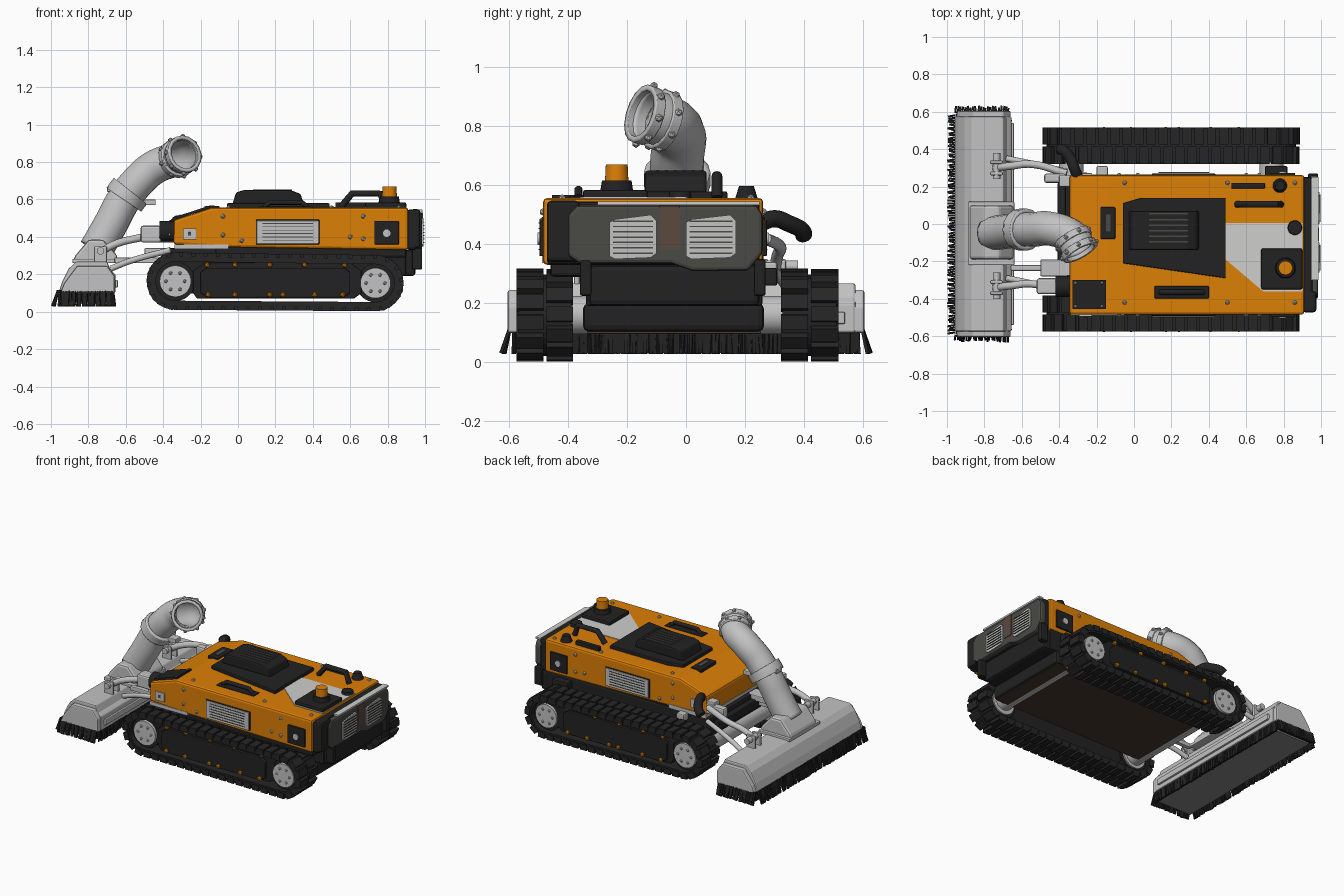
import bpy, bmesh, math, random
from mathutils import Vector, Matrix

if "Cube" in bpy.data.objects:
    bpy.data.objects.remove(bpy.data.objects["Cube"])

random.seed(4)

def mat(name, *rgb):
    m = bpy.data.materials.new(name)
    m.diffuse_color = (*rgb, 1)
    m.use_nodes = True
    m.node_tree.nodes["Principled BSDF"].inputs["Base Color"].default_value = m.diffuse_color
    return m

ORANGE = mat("orange paint", 0.72, 0.215, 0.002)
BLACK = mat("black", 0.016, 0.016, 0.017)
RUBBER = mat("rubber", 0.019, 0.019, 0.019)
GREY = mat("light grey", 0.54, 0.54, 0.54)
PALE = mat("pale grey", 0.62, 0.62, 0.61)
DARK = mat("dark grey", 0.068, 0.068, 0.061)
MID = mat("underside grey", 0.24, 0.24, 0.235)
BROWN = mat("brown", 0.105, 0.068, 0.048)
BELLY = mat("belly brown", 0.06, 0.041, 0.023)

def shade(ob):
    bpy.ops.object.select_all(action='DESELECT')
    ob.select_set(True)
    bpy.context.view_layer.objects.active = ob
    if ob.type == 'CURVE':
        bpy.ops.object.convert(target='MESH')
    bpy.ops.object.shade_smooth_by_angle(angle=math.radians(40))

def finish(name, bm, m, bevel=0, smooth=False):
    bmesh.ops.recalc_face_normals(bm, faces=bm.faces)
    me = bpy.data.meshes.new(name)
    bm.to_mesh(me)
    bm.free()
    ob = bpy.data.objects.new(name, me)
    bpy.context.collection.objects.link(ob)
    me.materials.append(m)
    if bevel:
        b = ob.modifiers.new("bevel", 'BEVEL')
        b.width, b.segments, b.limit_method = bevel, 2, 'ANGLE'
    if smooth:
        shade(ob)

def add_box(bm, size, M):
    bmesh.ops.create_cube(bm, size=1, matrix=M @ Matrix.Diagonal((*size, 1)))

def boxes(name, bounds, m, bevel=0):
    bm = bmesh.new()
    for x0, x1, y0, y1, z0, z1 in bounds:
        add_box(bm, (x1 - x0, y1 - y0, z1 - z0), Matrix.Translation(((x0 + x1) / 2, (y0 + y1) / 2, (z0 + z1) / 2)))
    finish(name, bm, m, bevel)

def bridge(bm, a, b):
    for i in range(len(a)):
        j = (i + 1) % len(a)
        bm.faces.new((a[i], a[j], b[j], b[i]))

def prism(name, pts, axis, lo, hi, m, bevel=0):
    put = {'x': lambda p, d: (d, *p), 'y': lambda p, d: (p[0], d, p[1]), 'z': lambda p, d: (*p, d)}[axis]
    bm = bmesh.new()
    a, b = ([bm.verts.new(put(p, d)) for p in pts] for d in (lo, hi))
    bm.faces.new(a)
    bm.faces.new(b)
    bridge(bm, a, b)
    finish(name, bm, m, bevel)

def rods(name, ends, m):
    # each entry: start, end, start radius, end radius
    bm = bmesh.new()
    for a, b, r1, r2 in ends:
        a, b = Vector(a), Vector(b)
        M = Matrix.Translation((a + b) / 2) @ (b - a).to_track_quat('Z', 'Y').to_matrix().to_4x4()
        bmesh.ops.create_cone(bm, cap_ends=True, segments=28, radius1=r1, radius2=r2, depth=(b - a).length, matrix=M)
    finish(name, bm, m, 0, True)

def tube(name, pts, r, m, wall=0, handle='AUTO'):
    cu = bpy.data.curves.new(name, 'CURVE')
    cu.dimensions, cu.bevel_depth, cu.bevel_resolution = '3D', r, 6
    cu.resolution_u, cu.use_fill_caps = 8, not wall
    s = cu.splines.new('BEZIER')
    s.bezier_points.add(len(pts) - 1)
    for p, c in zip(s.bezier_points, pts):
        p.co, p.handle_left_type, p.handle_right_type = c, handle, handle
    ob = bpy.data.objects.new(name, cu)
    bpy.context.collection.objects.link(ob)
    cu.materials.append(m)
    shade(ob)
    if wall:
        ob.modifiers.new("wall", 'SOLIDIFY').thickness = wall

def bolts(name, spots, r, m):
    bm = bmesh.new()
    for p in spots:
        bmesh.ops.create_icosphere(bm, subdivisions=1, radius=r, matrix=Matrix.Translation(p))
    finish(name, bm, m)

# Tracks: belt around two wheels, with two rows of lugs
WHEELS = ((-0.335, 0.163, 0.134), (0.735, 0.153, 0.131))

def track_path(grow):
    angles = [(w, math.radians(s + i * 180 / 16)) for w, s in zip(WHEELS, (90, -90)) for i in range(17)]
    return [Vector((x + (r + grow) * math.cos(t), z + (r + grow) * math.sin(t))) for (x, z, r), t in angles]

def track(side, y0, y1, sg):
    mid, out = (y0 + y1) / 2, (y0 if sg < 0 else y1)
    outer, inner = track_path(0), track_path(-0.03)
    n, count, w = len(outer), 46, (y1 - y0) / 2 - .005
    bm = bmesh.new()
    rows = [[bm.verts.new((p.x, y, p.y)) for p in path]
            for path, y in ((outer, y0 + .006), (outer, y1 - .006), (inner, y1 - .006), (inner, y0 + .006))]
    for k in range(4):
        bridge(bm, rows[k], rows[(k + 1) % 4])
    seg = [(outer[(i + 1) % n] - outer[i]) for i in range(n)]
    step = sum(s.length for s in seg) / count
    for row in (0, 1):
        i, used = 0, 0
        for k in range(count):
            d = (k + 0.4 * row) * step
            while d > used + seg[i].length and i < n - 1:
                used += seg[i].length
                i += 1
            p = outer[i] + seg[i].normalized() * (d - used)
            M = Matrix.Translation((p.x, mid + (row - .5) * (w + .01), p.y))
            add_box(bm, (step * .78, w, .038), M @ Matrix.Rotation(-math.atan2(seg[i].y, seg[i].x), 4, 'Y'))
    finish(side + "_track", bm, RUBBER)
    prism(side + "_track_frame", [(-.22, .07), (.62, .07), (.66, .1), (.66, .22), (.6, .262), (-.18, .262), (-.24, .22), (-.24, .1)],
          'y', *sorted((out - sg * .16, out - sg * .035)), BLACK, .006)
    prism(side + "_track_cover", [(-.2, .1), (-.16, .075), (.56, .075), (.6, .1), (.6, .21), (.57, .235), (-.17, .235), (-.2, .21)],
          'y', *sorted((out - sg * .04, out - sg * .015)), BLACK, .006)
    bolts(side + "_track_bolts", [(x, out - sg * .025, .25) for x in (-.165, -.016, .17, .357, .57)]
          + [(x, out - sg * .012, .09) for x in (-.16, -.016, .17, .24, .41, .56)], .016, ORANGE)
    rods(side + "_wheels", [((x, out - sg * .17, z), (x, out - sg * .04, z), r - .028, r - .028) for x, z, r in WHEELS], BLACK)
    rods(side + "_hubs", [((x, out - sg * .18, z), (x, out - sg * .022, z), r - .046, r - .05) for x, z, r in WHEELS], GREY)
    bolts(side + "_hub_bolts", [(x + .05 * math.cos(k * math.pi / 3), out - sg * .022, z + .05 * math.sin(k * math.pi / 3))
          for x, z, r in WHEELS for k in range(6)], .01, GREY)

track("near", -0.575, -0.383, -1)
track("far", 0.322, 0.517, 1)

# Chassis between the tracks
boxes("belly", [(-.34, .86, -.35, .265, .104, .2)], BLACK, .02)
boxes("belly_plate", [(-.32, .84, -.335, .255, .098, .106)], BELLY)
boxes("chassis", [(-.37, .9, -.34, .26, .19, .34), (-.12, .9, -.46, .25, .29, .36)], BLACK, .012)
rods("axles", [((x, -.42, .16), (x, .36, .16), .065, .065) for x in (-.335, .735)], GREY)

# Body shell and its paint panels
Y0, Y1 = -.485, .262
prism("body", [(-.345, .36), (-.1, .345), (.91, .33), (.91, .557), (-.14, .557), (-.345, .49)], 'y', Y0, Y1, ORANGE, .014)
boxes("side_trim", [(-.34, -.05, Y0 - .003, Y1 + .003, .336, .36)], GREY)
prism("top_grey_panel", [(.49, .005), (.9, .005), (.9, -.36), (.69, -.36), (.49, -.19)], 'z', .55, .561, PALE)
prism("top_hatch", [(-.06, .11), (.04, .14), (.49, .14), (.49, -.29), (-.06, -.21)], 'z', .55, .58, BLACK, .006)
prism("hatch_hood", [(-.03, .575), (-.01, .638), (.03, .65), (.28, .65), (.335, .63), (.35, .575)], 'y', -.14, .07, BLACK, .01)
boxes("hatch_grille", [(.08, .29, -.1 + i * .03, -.092 + i * .03, .648, .653) for i in range(6)], DARK)
prism("front_plate", [(-.33, .495), (-.15, .554), (-.15, .568), (-.33, .509)], 'y', -.455, -.3, BLACK)
boxes("top_slots", [(-.18, -.1, -.08, .09, .54, .566), (.11, .4, -.398, -.332, .55, .563), (.52, .7, .19, .22, .55, .585)], BLACK, .005)
boxes("slot_lights", [(-.15, -.125, -.04, .05, .56, .569)], DARK)
tube("rear_handle", [(.55, .105, .56), (.61, .105, .632), (.76, .105, .632), (.785, .105, .56)], .018, BLACK, 0, 'VECTOR')
tube("side_handle", [(.14, -.365, .56), (.17, -.365, .585), (.34, -.365, .585), (.37, -.365, .56)], .014, BLACK, 0, 'VECTOR')
bolts("body_bolts", [(x, y, .557) for x in (-.05, .5, .86) for y in (-.42, .22)]
      + [(x, y, z) for y in (Y0, Y1) for x, z in ((-.08, .41), (-.08, .51), (.02, .38), (.6, .4), (.67, .51), (.67, .39))], .013, GREY)
bolts("plate_bolts", [(x, y, .51 + (x + .31) * .33) for x in (-.31, -.17) for y in (-.44, -.315)], .01, GREY)

# Side vents, lamps and sockets on both flanks
for side, y, s in (("near", Y0, -1), ("far", Y1, 1)):
    for nm, x0, x1, z0, z1, d, m in (("_vent_rim", .095, .435, .36, .492, .006, BLACK), ("_vent", .1, .43, .365, .487, .012, GREY),
                                     ("_socket", .73, .86, .36, .485, .012, BLACK), ("_lamp_rim", -.295, -.225, .385, .445, .01, GREY),
                                     ("_lamp", -.268, -.25, .407, .425, .014, DARK)):
        boxes(side + nm, [(x0, x1, *sorted((y - s * .01, y + s * d)), z0, z1)], m, .003)
    boxes(side + "_vent_slats", [(.13, .4, *sorted((y, y + s * .015)), .38 + i * .018, .384 + i * .018) for i in range(6)], DARK)
    rods(side + "_socket_plug", [((.795, y, .42), (.795, y + s * .018, .42), .02, .02)], GREY)

# Beacon on its box
boxes("beacon_box", [(.68, .9, -.35, -.13, .55, .585)], BLACK, .01)
rods("beacon_base", [((.81, -.235, .58), (.81, -.235, .617), .056, .05)], BLACK)
rods("beacon", [((.81, -.235, .61), (.81, -.235, .67), .04, .037)], ORANGE)
rods("rear_caps", [((.86, -.02, .55), (.86, -.02, .58), .04, .036), ((.78, .205, .55), (.78, .205, .598), .04, .025)], BLACK)

# Rear end
boxes("rear_frame", [(.9, .955, -.472, .25, .33, .546), (.92, .975, -.472, -.36, .34, .548)], BLACK, .015)
boxes("rear_ledge", [(.95, .987, -.3, .25, .534, .546)], PALE)
prism("rear_panel", [(-.4, .36), (-.4, .5), (-.37, .533), (.24, .533), (.26, .5), (.26, .37), (.21, .31), (.02, .31), (-.05, .335), (-.36, .335)],
      'x', .94, .985, DARK, .012)
boxes("rear_strip", [(.97, .989, -.09, -.02, .385, .53)], BROWN)
for nm, a, b in (("left", -.26, -.1), ("right", .0, .17)):
    prism(nm + "_rear_grille", [(a, .36), (a + .02, .35), (b - .02, .355), (b, .37), (b, .48), (b - .02, .5), (a + .02, .485), (a, .475)],
          'x', .98, .993, GREY)
    boxes(nm + "_grille_slats", [(.99, .998, a + .012, b - .012, .368 + i * .018, .373 + i * .018) for i in range(7)], DARK)
boxes("rear_brackets", [(.93, .985, y - .02, y + .02, .225, .35) for y in (-.34, .25)], BLACK, .008)
boxes("rear_bumper", [(.85, .95, -.33, .25, .19, .33)], BLACK, .02)

# Brush head: hood, end caps, bristles
hood = [(-.96, .1), (-.94, .16), (-.905, .23), (-.865, .268), (-.7, .268), (-.68, .22), (-.655, .2), (-.655, .1)]
prism("brush_hood", hood, 'y', -.575, .575, GREY, .008)
prism("brush_end_caps", [(-.95, .1), (-.93, .15), (-.86, .245), (-.7, .245), (-.66, .19), (-.66, .1)], 'y', -.605, .605, GREY, .008)
boxes("hood_rib", [(-.69, -.642, -.54, .54, .13, .17)], GREY, .005)
boxes("brush_core", [(-.955, -.672, -.59, .59, .05, .11), (-.676, -.664, -.58, .58, .032, .11)], BLACK)
boxes("brush_underside", [(-.945, -.68, -.58, .58, .04, .052)], MID)
bm = bmesh.new()
spots = [(x, -.58 + 1.16 * i / 89, dx, 0) for i in range(90) for x, dx in ((-.962, -.3), (-.67, .06))]
spots += [(-.955 + .28 * i / 23, y, 0, .28 if y > 0 else -.28) for i in range(24) for y in (-.598, .598)]
for x, y, dx, dy in spots:
    tip = Vector((dx + random.uniform(-.08, .08), dy + random.uniform(-.08, .08), -1))
    M = Matrix.Translation(Vector((x, y, .115)) + tip * .043) @ tip.to_track_quat('Z', 'Y').to_matrix().to_4x4()
    add_box(bm, (.011, .011, .088), M)
finish("bristles", bm, BLACK)

# Suction pipe with base, collar and end rings
prism("pipe_base", [(-.885, .265), (-.87, .3), (-.8, .385), (-.72, .385), (-.645, .3), (-.645, .265)], 'y', -.19, .1, GREY, .015)
boxes("pipe_base_flange", [(-.885, -.64, -.22, .12, .26, .282)], GREY, .005)
e, d = Vector((-.295, -.135, .838)), Vector((.46, -.82, .27)).normalized()
pipe = [(-.76, -.05, .33), (-.68, -.04, .47), (-.61, -.03, .6), (-.54, -.03, .69), (-.45, -.025, .77), e - d * .075, e]
tube("suction_pipe", pipe, .092, GREY, .012)
tube("pipe_collar", [(-.575, -.03, .645), (-.595, -.03, .62), (-.61, -.03, .598)], .113, GREY, .03)
for nm, t, r in (("pipe_end_ring", .005, .102), ("pipe_rear_ring", -.065, .105)):
    tube(nm, [e + d * (t - .018), e + d * t, e + d * (t + .018)], r, GREY, .02)
u = d.orthogonal().normalized() * .103
bolts("pipe_bolts", [e + d * t + Matrix.Rotation((k + .5 * (t < 0)) * math.pi / 4, 3, d) @ u for k in range(8) for t in (-.065, .005)], .014, GREY)
boxes("collar_lugs", [(-.5, -.44, -.06, .0, .57, .6), (-.7, -.65, -.06, .0, .64, .67)], GREY, .005)

# Lift arms on each side of the head
for nm, y in (("near", -.34), ("far", .3)):
    tube(nm + "_upper_arm", [(-.75, y, .31), (-.66, y + .01, .36), (-.55, y + .02, .39), (-.36, y - .03, .42)], .02, GREY)
    tube(nm + "_lower_arm", [(-.68, y + .05, .23), (-.58, y + .03, .27), (-.36, y - .02, .33)], .016, GREY)
    boxes(nm + "_arm_bracket", [(-.77, -.7, y + k - .01, y + k + .01, .26, .35) for k in (-.03, .03)], GREY, .008)
    rods(nm + "_arm_pin", [((-.735, y - .06, .325), (-.735, y + .08, .325), .02, .02)], GREY)
boxes("arm_motors", [(-.52, -.41, -.375, -.29, .37, .46), (-.48, -.36, .22, .27, .37, .44)], GREY, .012)
rods("arm_motor_caps", [((-.42, -.335, .43), (-.34, -.335, .43), .055, .055)], BLACK)
boxes("front_bracket", [(-.5, -.34, -.28, -.19, .3, .34), (-.4, -.34, .2, .26, .37, .46), (-.66, -.36, -.25, -.22, .26, .29)], GREY, .006)
boxes("front_crossbar", [(-.41, -.36, -.3, .22, .25, .31)], BLACK, .01)

# Outlet hose and fittings on the far flank
tube("outlet_hose", [(-.3, .25, .47), (-.32, .3, .487), (-.34, .35, .47), (-.38, .395, .445), (-.4, .4, .43)], .029, BLACK)
boxes("far_valves", [(-.2, -.14, .255, .31, .29, .34)], GREY, .008)
boxes("far_side_box", [(.7, .82, .25, .31, .26, .32)], BLACK, .008)
